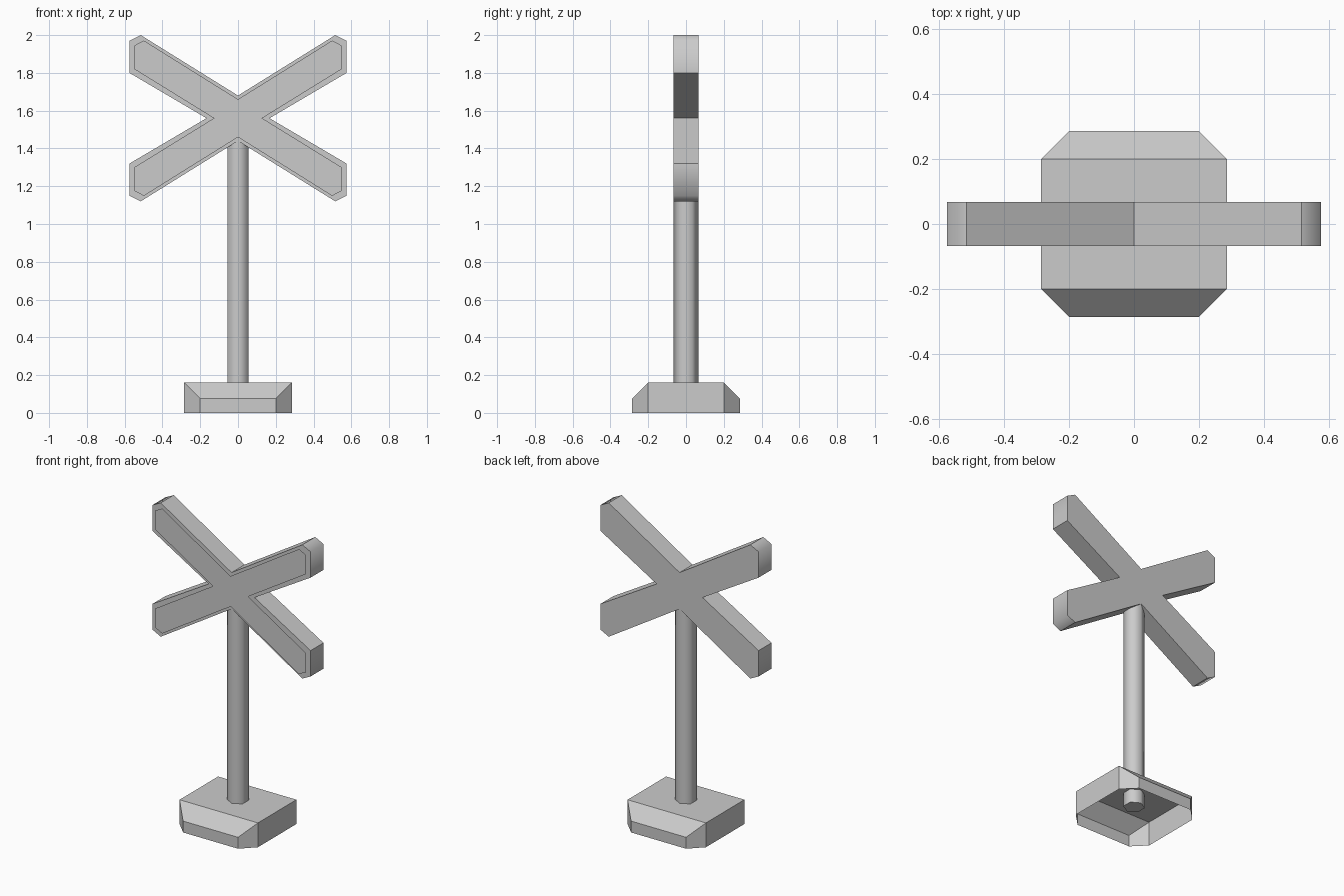
import bpy
import bmesh
import math

cube = bpy.data.objects.get("Cube")
if cube:
    bpy.data.objects.remove(cube, do_unlink=True)

grey = bpy.data.materials.new("light_grey")
grey.use_nodes = True
colour = (0.6, 0.6, 0.6, 1)
grey.diffuse_color = colour
grey.node_tree.nodes["Principled BSDF"].inputs["Base Color"].default_value = colour


def add_object(name, bm, fix_normals=True):
    if fix_normals:
        bmesh.ops.recalc_face_normals(bm, faces=bm.faces)
    mesh = bpy.data.meshes.new(name)
    bm.to_mesh(mesh)
    bm.free()
    mesh.materials.append(grey)
    obj = bpy.data.objects.new(name, mesh)
    bpy.context.collection.objects.link(obj)
    return obj


def cross_face(bm, quarter, y):
    """Mirror the upper right quarter outline into a full cross, facing front."""
    outline = []
    for sx, sz in ((1, 1), (1, -1), (-1, -1), (-1, 1)):
        part = [(sx * x, sz * z) for x, z in quarter]
        if sx * sz < 0:
            part.reverse()
        # each quarter shares its last notch point with the next one
        outline += part[:-1]
    verts = [bm.verts.new((x, y, 1.56 + z)) for x, z in reversed(outline)]
    return bm.faces.new(verts)


# Crossed boards: one solid slab with chamfered, softly shaded ends
depth = 0.067
bm = bmesh.new()
face = cross_face(bm, [(0, 0.12), (0.515, 0.44), (0.575, 0.41),
                       (0.575, 0.24), (0.167, 0)], -depth)
back = bmesh.ops.extrude_face_region(bm, geom=[face], use_keep_orig=True)
for v in back["geom"]:
    if isinstance(v, bmesh.types.BMVert):
        v.co.y = depth
for f in bm.faces:
    f.smooth = abs(f.calc_center_median().x) > 0.52
add_object("crossed_boards", bm)

# Thin sheet floating just before the boards
bm = bmesh.new()
cross_face(bm, [(0, 0.1), (0.498, 0.411), (0.549, 0.385),
                (0.549, 0.26), (0.128, 0)], -0.077)
add_object("front_panel", bm, fix_normals=False)

# Six-sided post with corners toward front and back
bm = bmesh.new()
bottom, top = 0.07, 1.5
rings = [[bm.verts.new((0.065 * math.sin(k * math.pi / 3),
                        0.065 * math.cos(k * math.pi / 3), z)) for k in range(6)]
         for z in (bottom, top)]
for k in range(6):
    n = (k + 1) % 6
    bm.faces.new((rings[0][k], rings[0][n], rings[1][n], rings[1][k])).smooth = True
for ring in rings:
    bm.faces.new(ring)
add_object("post", bm)

# Hollow foot, open below: box with cut corners and sloped front and back
bm = bmesh.new()
wide, narrow = 0.285, 0.2
plan = [(wide, -narrow), (wide, narrow), (narrow, wide), (-narrow, wide),
        (-wide, narrow), (-wide, -narrow), (-narrow, -wide), (narrow, -wide)]
low = [bm.verts.new((x, y, 0)) for x, y in plan]
high = [bm.verts.new((x, y, 0.075 if abs(y) == wide else 0.16)) for x, y in plan]
for k in range(8):
    n = (k + 1) % 8
    bm.faces.new((low[k], low[n], high[n], high[k]))
bm.faces.new([high[k] for k in (0, 1, 4, 5)])
bm.faces.new([high[k] for k in (1, 2, 3, 4)])
bm.faces.new([high[k] for k in (5, 6, 7, 0)])
add_object("foot", bm, fix_normals=False)
